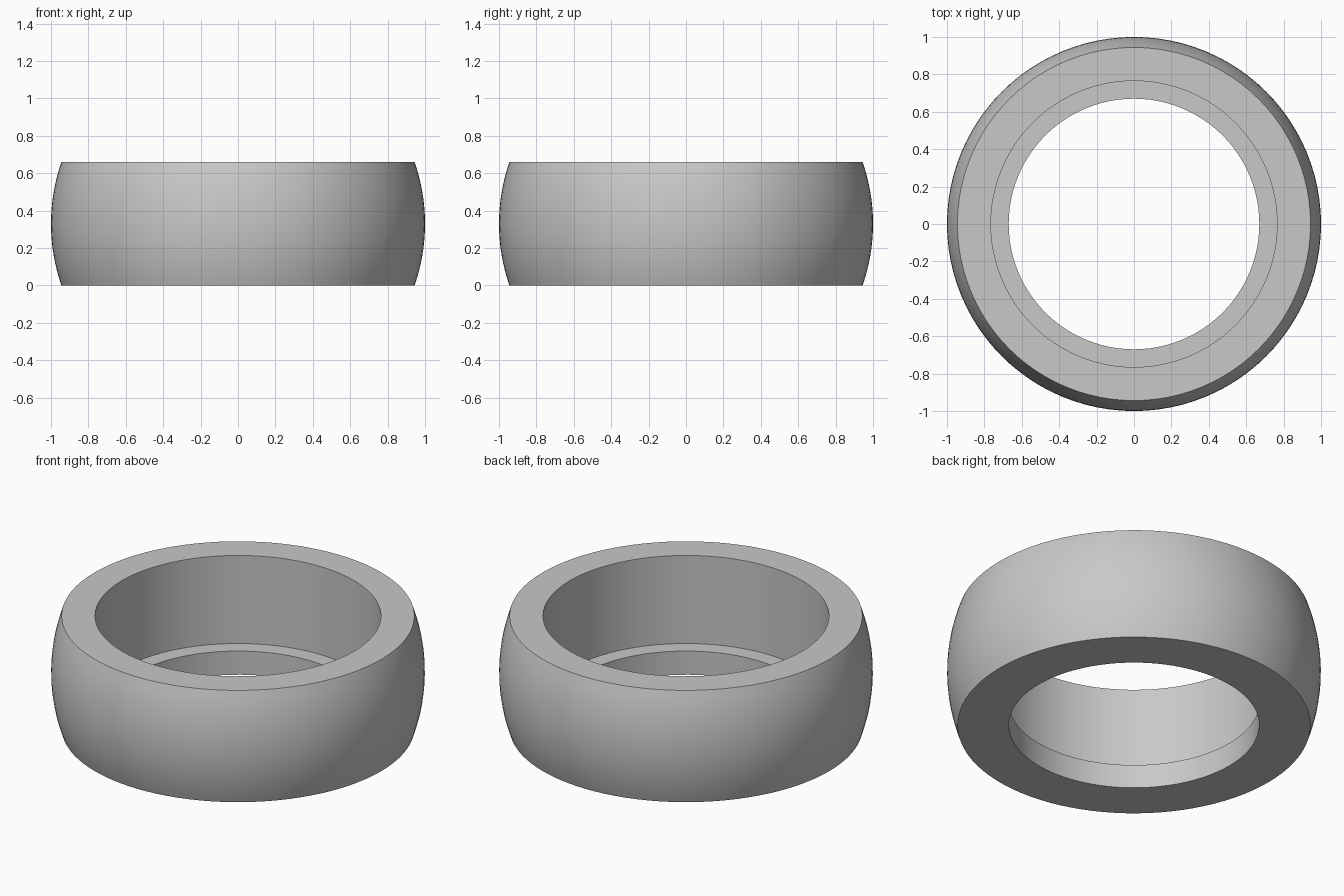
import bpy
import bmesh
from math import asin, cos, sin, tau

cube = bpy.data.objects.get("Cube")
if cube:
    bpy.data.objects.remove(cube, do_unlink=True)

HEIGHT, BORE, SEAT, LEDGE = 0.66, 0.67, 0.765, 0.14
SEGMENTS, ARC_STEPS = 96, 16

# Plain grey finish
grey = bpy.data.materials.new("light_grey")
grey.use_nodes = True
colour = (0.58, 0.58, 0.58, 1)
grey.diffuse_color = colour
grey.node_tree.nodes["Principled BSDF"].inputs["Base Color"].default_value = colour

# Cross-section: spherical outer face, then the stepped bore
half = HEIGHT / 2
limit = asin(half)
profile = []
for i in range(ARC_STEPS + 1):
    angle = limit * (2 * i / ARC_STEPS - 1)
    profile.append((cos(angle), half + sin(angle)))
profile += [(SEAT, HEIGHT), (SEAT, LEDGE), (BORE, LEDGE), (BORE, 0)]

# Revolve the closed cross-section around z
bm = bmesh.new()
rings = []
for s in range(SEGMENTS):
    a = tau * s / SEGMENTS
    rings.append([bm.verts.new((r * cos(a), r * sin(a), z)) for r, z in profile])
for s, ring in enumerate(rings):
    following = rings[(s + 1) % SEGMENTS]
    for i in range(len(profile)):
        j = (i + 1) % len(profile)
        bm.faces.new((ring[i], following[i], following[j], ring[j]))
bmesh.ops.recalc_face_normals(bm, faces=bm.faces)
mesh = bpy.data.meshes.new("stepped_ring")
bm.to_mesh(mesh)
bm.free()
mesh.materials.append(grey)

ring_object = bpy.data.objects.new("stepped_ring", mesh)
bpy.context.collection.objects.link(ring_object)

# Smooth curved walls, sharp rims
bpy.ops.object.select_all(action="DESELECT")
ring_object.select_set(True)
bpy.context.view_layer.objects.active = ring_object
bpy.ops.object.shade_smooth_by_angle(angle=0.6)
